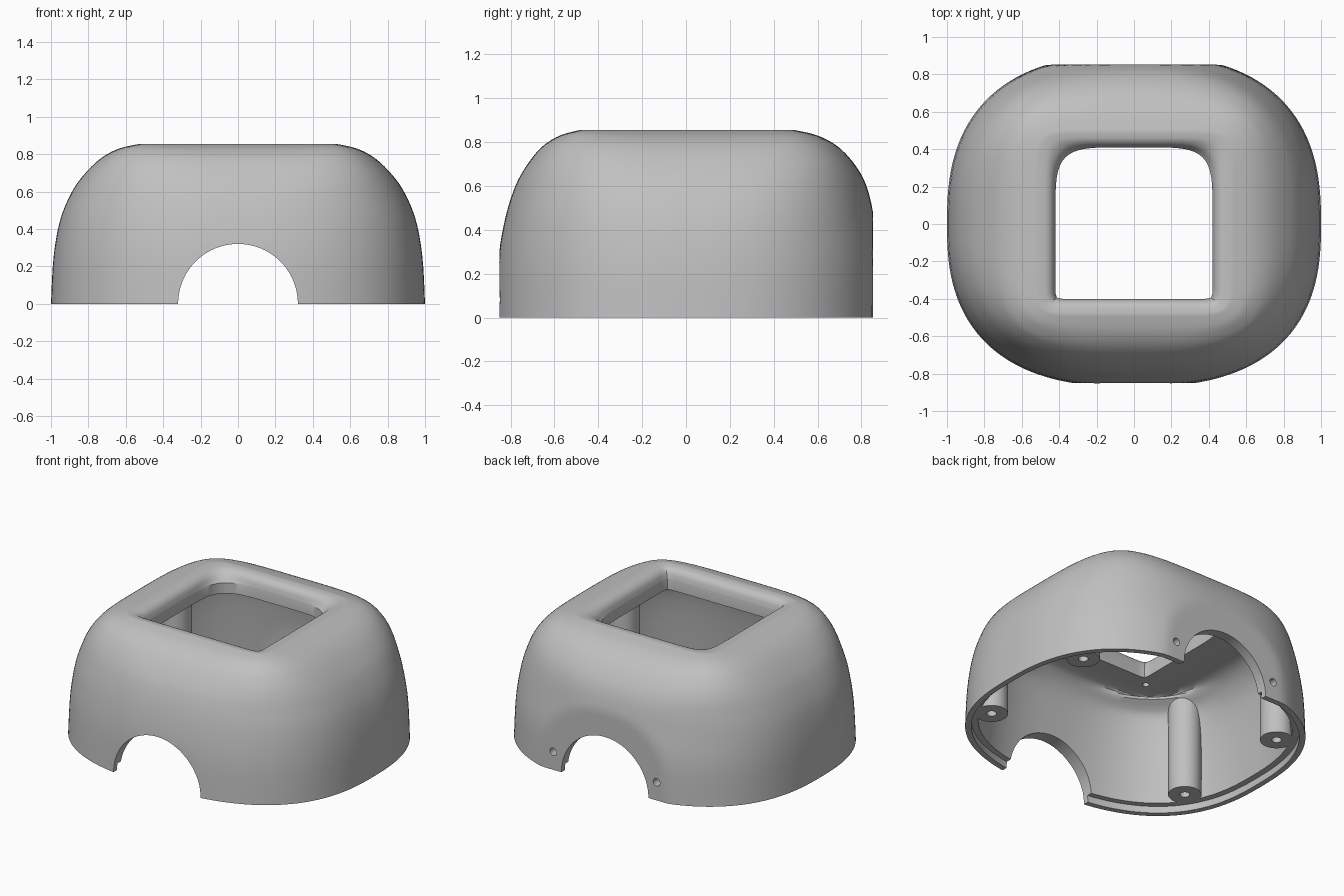
import bpy, bmesh, math
from mathutils import Vector

SEG = 160

if "Cube" in bpy.data.objects:
    bpy.data.objects.remove(bpy.data.objects["Cube"])

grey = bpy.data.materials.new("plain grey")
grey.use_nodes = True
grey.diffuse_color = (0.53, 0.53, 0.53, 1)
grey.node_tree.nodes["Principled BSDF"].inputs["Base Color"].default_value = (0.53, 0.53, 0.53, 1)


def make_object(name, bm):
    bmesh.ops.recalc_face_normals(bm, faces=bm.faces)
    mesh = bpy.data.meshes.new(name)
    bm.to_mesh(mesh)
    bm.free()
    mesh.materials.append(grey)
    ob = bpy.data.objects.new(name, mesh)
    bpy.context.collection.objects.link(ob)
    return ob


def smooth_rings(rings, steps=5):
    """Catmull-Rom curve through a list of ring settings."""
    rows = [Vector(r) for r in rings]
    out = []
    for i in range(len(rows) - 1):
        p0, p1, p2 = rows[max(i - 1, 0)], rows[i], rows[i + 1]
        p3 = rows[min(i + 2, len(rows) - 1)]
        for k in range(steps):
            t = k / steps
            out.append(p1 + (p2 - p0) * (t / 2)
                       + (2 * p0 - 5 * p1 + 4 * p2 - p3) * (t * t / 2)
                       + (3 * p1 - p0 - 3 * p2 + p3) * (t ** 3 / 2))
    return out + [rows[-1]]


def add_ring(bm, ring, flat):
    """Rounded-square ring: z, half width, front, back, front and back squareness."""
    z, a, front, back, n_front, n_back = ring
    verts = []
    for i in range(SEG):
        ang = math.tau * i / SEG
        c, s = math.cos(ang), math.sin(ang)
        b, n = (back, n_back) if s > 0 else (front, n_front)
        r = (abs(c) ** n + abs(s) ** n) ** (-1 / n)
        verts.append(bm.verts.new((a * r * c, max(-flat, min(flat, b * r * s)), z)))
    return verts


def bridge(bm, lower, upper):
    for i in range(SEG):
        j = (i + 1) % SEG
        bm.faces.new((lower[i], lower[j], upper[j], upper[i]))


def cylinder(name, radius, start, end, sides=48):
    start, end = Vector(start), Vector(end)
    axis = end - start
    bm = bmesh.new()
    bmesh.ops.create_cone(bm, cap_ends=True, segments=sides, radius1=radius,
                          radius2=radius, depth=axis.length)
    turn = axis.to_track_quat("Z", "Y").to_matrix()
    bmesh.ops.rotate(bm, verts=bm.verts, matrix=turn)
    bmesh.ops.translate(bm, verts=bm.verts, vec=(start + end) / 2)
    return make_object(name, bm)


def combine(target, tool, operation, keep=False):
    mod = target.modifiers.new("cut", "BOOLEAN")
    mod.operation, mod.object, mod.solver = operation, tool, "EXACT"
    graph = bpy.context.evaluated_depsgraph_get()
    mesh = bpy.data.meshes.new_from_object(target.evaluated_get(graph))
    target.modifiers.clear()
    target.data = mesh
    if not keep:
        bpy.data.objects.remove(tool)


# Outer skin, from the rim up to the top ridge
skin = smooth_rings([
    (0, 1, .87, .905, 2.55, 2.55),
    (.25, .986, .858, .895, 2.57, 2.57),
    (.45, .95, .825, .86, 2.65, 2.65),
    (.6, .887, .778, .823, 2.85, 2.85),
    (.7, .815, .722, .768, 3.3, 3.3),
    (.78, .73, .655, .692, 4, 4),
    (.83, .635, .575, .6, 5.5, 5.5),
    (.855, .525, .485, .495, 10, 9)])
# Rolled edge and wall of the top opening
opening = smooth_rings([
    (.855, .52, .48, .49, 10, 9),
    (.848, .465, .44, .45, 20, 9),
    (.825, .435, .413, .423, 35, 7),
    (.785, .42, .40, .41, 40, 5)])
# Underside of the opening frame
frame = [(.715, .42, .40, .41, 40, 5), (.715, .53, .51, .52, 20, 12)]
# Inner skin
inside = smooth_rings([
    (.715, .55, .52, .53, 16, 10),
    (.695, .71, .62, .65, 3.6, 3.6),
    (.6, .81, .70, .74, 2.9, 2.9),
    (.42, .868, .745, .78, 2.7, 2.7),
    (.045, .925, .80, .83, 2.55, 2.55)])
# Stepped rim
rim = [(.045, .965, .835, .87, 2.55, 2.55), (0, .965, .835, .87, 2.55, 2.55)]

bm = bmesh.new()
loops = [add_ring(bm, r, .852) for r in skin + opening[1:]]
loops += [add_ring(bm, r, .785) for r in frame + inside]
loops += [add_ring(bm, r, .815) for r in rim]
for lower, upper in zip(loops, loops[1:] + loops[:1]):
    bridge(bm, lower, upper)
shell = make_object("shell", bm)

# Solid just inside the outer skin, used to trim the screw posts
bm = bmesh.new()
loops = [add_ring(bm, (r[0] - .02, *[v * .965 for v in r[1:4]], *r[4:]), .815) for r in skin]
for lower, upper in zip(loops, loops[1:]):
    bridge(bm, lower, upper)
bm.faces.new(loops[0])
bm.faces.new(loops[-1])
trim = make_object("post_trim", bm)
trim.hide_render = True

# Half-round openings through the front and back
combine(shell, cylinder("arch_cutter", .32, (0, -1.2, 0), (0, 1.2, 0), 96), "DIFFERENCE")

# Small screw holes beside the back opening and under the frame corners
for side in (-1, 1):
    combine(shell, cylinder("hole_cutter", .025, (side * .38, .6, .12), (side * .38, 1, .12), 24),
            "DIFFERENCE")
    for end in (-1, 1):
        combine(shell, cylinder("hole_cutter", .02, (side * .475, end * .455, .65),
                                (side * .475, end * .455, .78), 24), "DIFFERENCE")

# Screw posts inside the four corners
posts = []
for side, side_name in ((1, "left"), (-1, "right")):
    for end, end_name in ((-1, "front"), (1, "back")):
        x, y = side * .76, end * .43
        post = cylinder(f"{end_name}_{side_name}_screw_post", .1, (x, y, .045), (x, y, .75))
        combine(post, trim, "INTERSECT", keep=True)
        combine(post, cylinder("hole_cutter", .03, (x, y, 0), (x, y, .3), 24), "DIFFERENCE")
        posts.append(post)
bpy.data.objects.remove(trim)

# Smooth skin with crisp edges
bpy.ops.object.select_all(action="DESELECT")
for ob in [shell] + posts:
    ob.select_set(True)
bpy.context.view_layer.objects.active = shell
bpy.ops.object.shade_smooth_by_angle(angle=math.radians(32))
